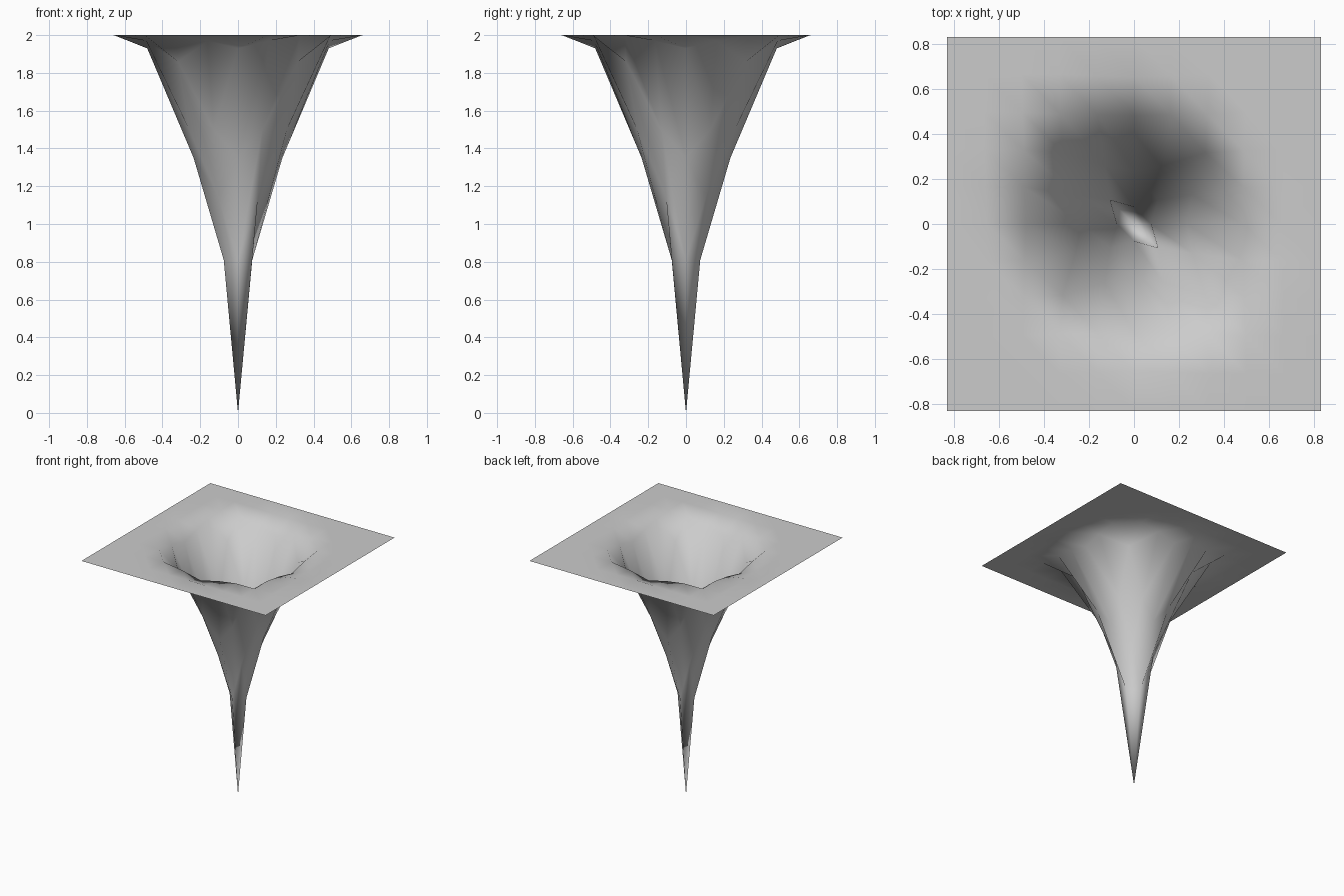
import bpy, bmesh, math

if "Cube" in bpy.data.objects:
    bpy.data.objects.remove(bpy.data.objects["Cube"])

N, HALF = 10, 0.83          # grid divisions and half width of the sheet
STEP = 2 * HALF / N
# original radius -> (inward pull factor, height)
PROFILE = [(0, 0, 0), (0.166, 0.455, 0.81), (0.235, 0.64, 1.15),
           (0.332, 0.708, 1.35), (0.371, 0.78, 1.50), (0.47, 0.955, 1.86),
           (0.498, 0.965, 1.93), (0.525, 0.975, 1.97), (0.598, 0.98, 1.995),
           (0.664, 0.985, 2.0), (0.72, 1, 2.0), (9, 1, 2.0)]


def pull(r):
    for (r0, s0, z0), (r1, s1, z1) in zip(PROFILE, PROFILE[1:]):
        if r <= r1:
            t = (r - r0) / (r1 - r0)
            return s0 + t * (s1 - s0), z0 + t * (z1 - z0)


# Square sheet drawn down into a pointed well
bm = bmesh.new()
grid = []
for j in range(N + 1):
    row = []
    for i in range(N + 1):
        x, y = i * STEP - HALF, j * STEP - HALF
        s, z = pull(math.hypot(x, y))
        if i in (0, N) or j in (0, N):
            s = 1
        row.append(bm.verts.new((x * s, y * s, z)))
    grid.append(row)

# Triangles, all diagonals running the same way
for j in range(N):
    for i in range(N):
        a, b = grid[j][i], grid[j][i + 1]
        c, d = grid[j + 1][i + 1], grid[j + 1][i]
        bm.faces.new((a, b, d))
        bm.faces.new((b, c, d))
for f in bm.faces:
    f.smooth = True

mesh = bpy.data.meshes.new("funnel_sheet")
bm.to_mesh(mesh)
bm.free()
bpy.context.collection.objects.link(bpy.data.objects.new("funnel_sheet", mesh))
